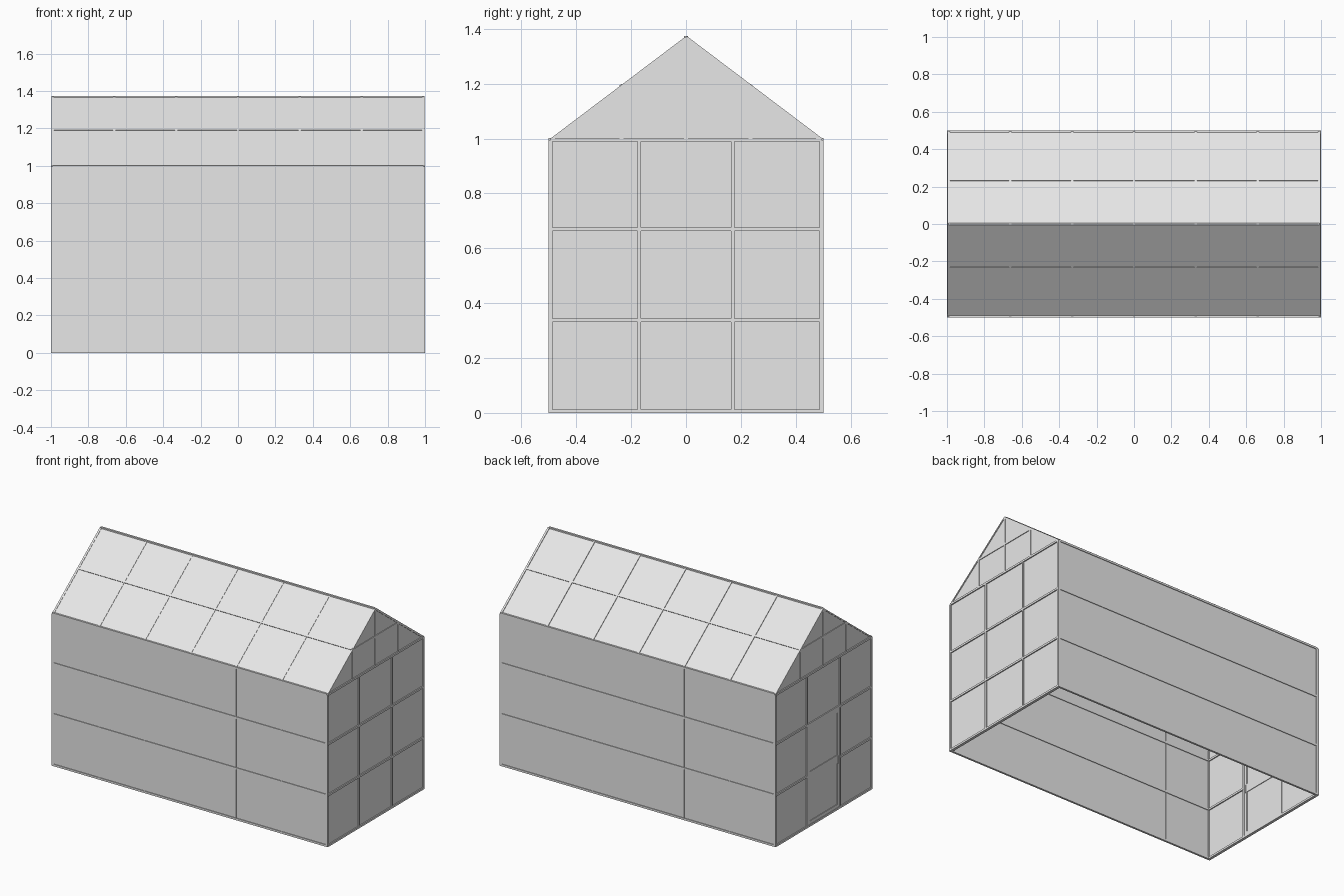
import bpy, bmesh
from mathutils import Vector, Matrix

cube = bpy.data.objects.get("Cube")
if cube:
    bpy.data.objects.remove(cube, do_unlink=True)

grey = bpy.data.materials.new("light grey")
grey.use_nodes = True
colour = (0.8, 0.8, 0.8, 1)
grey.diffuse_color = colour
grey.node_tree.nodes["Principled BSDF"].inputs["Base Color"].default_value = colour

# Main dimensions: glass planes, eaves, ridge and bar size
GX, GY = 0.991, 0.494
EAVE, RIDGE = 0.995, 1.368
BAR = 0.013
POSTS = [-GX + i * GX / 3 for i in range(7)]
RAILS = [0.0065, 0.337, 0.67, EAVE]
PURLIN = 0.235


def roof_z(y):
    return RIDGE - (RIDGE - EAVE) * abs(y) / GY


def finish(name, bm):
    bmesh.ops.recalc_face_normals(bm, faces=bm.faces)
    mesh = bpy.data.meshes.new(name)
    bm.to_mesh(mesh)
    bm.free()
    mesh.materials.append(grey)
    obj = bpy.data.objects.new(name, mesh)
    bpy.context.collection.objects.link(obj)


def bars(name, paths, normal, width=BAR, depth=BAR):
    """Rectangular bars between point pairs, with depth along the normal."""
    bm = bmesh.new()
    for a, b in paths:
        a, b = Vector(a), Vector(b)
        along = (b - a).normalized()
        n = Vector(normal).normalized()
        side = n.cross(along)
        m = Matrix((along * (b - a).length, side * width, n * depth)).transposed().to_4x4()
        m.translation = (a + b) / 2
        bmesh.ops.create_cube(bm, size=1, matrix=m)
    finish(name, bm)


# Long walls and roof slopes, mirrored front and back
for s, label in ((-1, "front"), (1, "back")):
    y = s * GY
    out = (0, s, 0)
    bars(label + "_wall_glass", [((-GX, y, EAVE / 2), (GX, y, EAVE / 2))], out, EAVE, 0.004)
    bars(label + "_wall_posts", [((x, y, 0), (x, y, EAVE)) for x in POSTS[1:-1]],
         out, BAR * 0.8, 0.007)
    bars(label + "_wall_rails", [((-GX, y, z), (GX, y, z)) for z in RAILS], out)

    slope = (0, s * (RIDGE - EAVE), GY)
    mid = (0, y / 2, (EAVE + RIDGE) / 2)
    length = Vector((0, GY, RIDGE - EAVE)).length
    bars(label + "_roof_glass", [((-GX, mid[1], mid[2]), (GX, mid[1], mid[2]))],
         slope, length, 0.004)
    bars(label + "_rafters", [((x, y, EAVE), (x, 0, RIDGE)) for x in POSTS],
         slope, BAR, 0.008 if s < 0 else 0.012)
    py = s * PURLIN
    bars(label + "_purlin", [((-GX, py, roof_z(py)), (GX, py, roof_z(py)))], slope)

bars("ridge_beam", [((-GX, 0, RIDGE), (GX, 0, RIDGE))], (0, 0, 1), BAR, 0.012)

# Gabled end walls
for s, label in ((-1, "right"), (1, "left")):
    x = s * GX
    out = (s, 0, 0)
    bm = bmesh.new()
    outline = [(-GY, 0), (GY, 0), (GY, EAVE), (0, RIDGE), (-GY, EAVE)]
    face = bm.faces.new([bm.verts.new((x - 0.002, y, z)) for y, z in outline])
    ext = bmesh.ops.extrude_face_region(bm, geom=[face])
    bmesh.ops.translate(bm, vec=(0.004, 0, 0),
                        verts=[v for v in ext["geom"] if isinstance(v, bmesh.types.BMVert)])
    finish(label + "_end_glass", bm)

    bars(label + "_end_posts", [((x, y, 0), (x, y, EAVE)) for y in (-GY, -0.17, 0.17, GY)],
         out, BAR, 0.016)
    rails = []
    for z in RAILS:
        if s < 0 and z == RAILS[1]:      # this rail is broken by the door
            rails += [((x, -GY, z), (x, -0.17, z)), ((x, 0.17, z), (x, GY, z))]
        else:
            rails.append(((x, -GY, z), (x, GY, z)))
    bars(label + "_end_rails", rails, out, BAR, 0.018)
    gable_posts = [((x, y, EAVE), (x, y, roof_z(y))) for y in (-PURLIN, 0, PURLIN)]
    tie = roof_z(PURLIN) - 0.004
    bars(label + "_gable_bars", gable_posts + [((x, -PURLIN, tie), (x, PURLIN, tie))], out)

# Door with two panels in the right end wall
dx = -GX
out = (-1, 0, 0)
bars("door_stiles", [((dx, y, 0.013), (dx, y, 0.664)) for y in (-0.153, 0.153)], out, 0.022, 0.012)
bars("door_top_and_bottom", [((dx, -0.15, z), (dx, 0.15, z)) for z in (0.021, 0.648)],
     out, 0.028, 0.012)
bars("door_middle_rail", [((dx, -0.15, 0.33), (dx, 0.15, 0.33))], out, 0.055, 0.012)
bars("door_handle", [((dx, -0.153, 0.30), (dx, -0.153, 0.35))], out, 0.008, 0.018)
